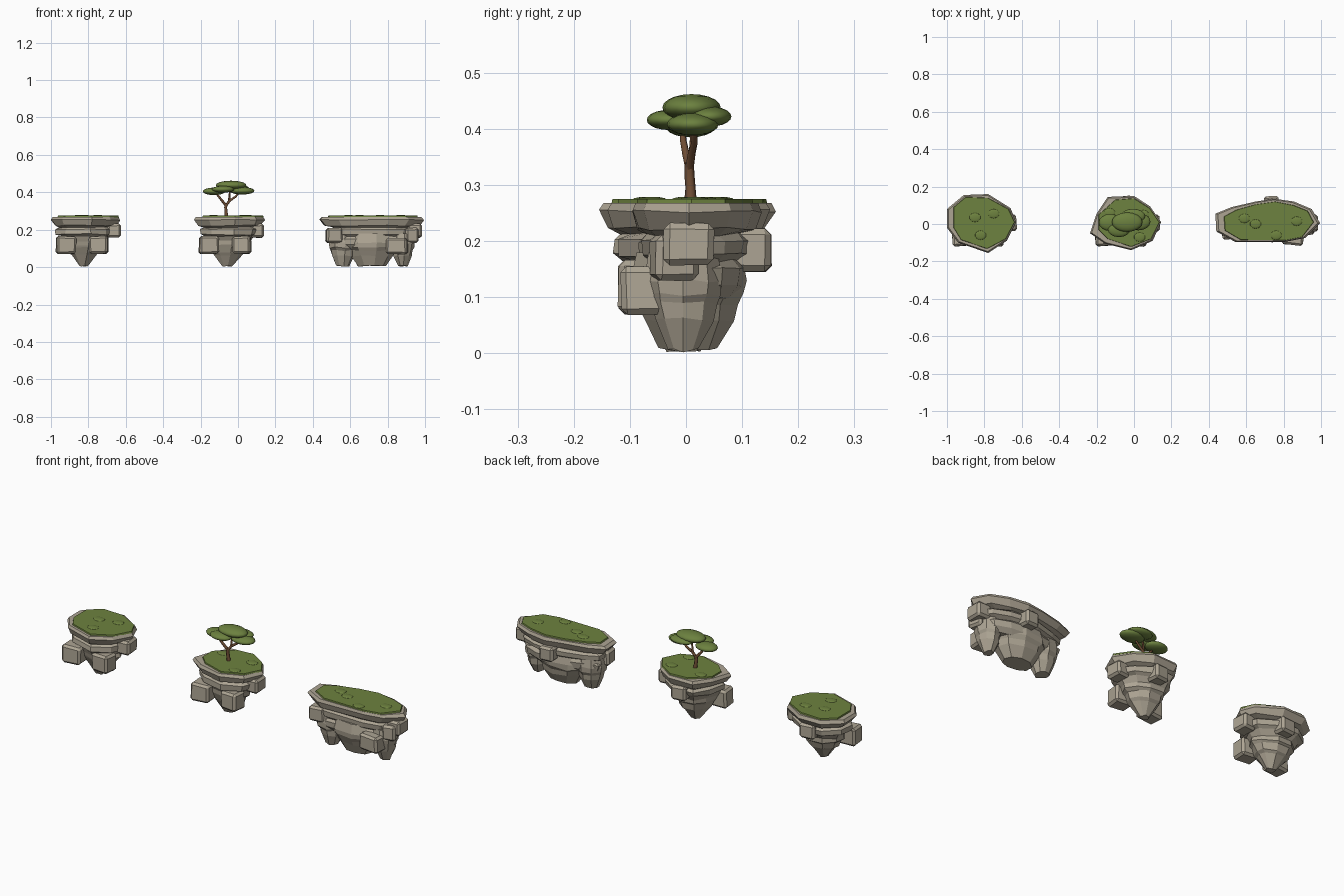
import bpy, bmesh, math, random
from mathutils import Vector, Euler

if "Cube" in bpy.data.objects:
    bpy.data.objects.remove(bpy.data.objects["Cube"])

random.seed(4)


def material(name, rgb):
    m = bpy.data.materials.new(name)
    m.diffuse_color = (*rgb, 1)
    m.use_nodes = True
    m.node_tree.nodes["Principled BSDF"].inputs["Base Color"].default_value = m.diffuse_color
    return m


ROCK = material("warm grey rock", (0.42, 0.375, 0.295))
GRASS = material("grass green", (0.155, 0.225, 0.05))
LEAF = material("leaf green", (0.15, 0.22, 0.05))
BARK = material("brown bark", (0.16, 0.075, 0.035))


def finish(bm, name, mat):
    bmesh.ops.recalc_face_normals(bm, faces=bm.faces)
    me = bpy.data.meshes.new(name)
    bm.to_mesh(me)
    bm.free()
    me.materials.append(mat)
    ob = bpy.data.objects.new(name, me)
    bpy.context.collection.objects.link(ob)
    return ob


def loft(name, outline, centre, layers, mat, jitter=0.0):
    """Stack scaled copies of an outline; each layer is (z, scale)."""
    bm = bmesh.new()
    rings = []
    for i, (z, s) in enumerate(layers):
        ring = []
        for x, y in outline:
            k = s * (1 + (random.uniform(-jitter, jitter) if i > 1 else 0))
            dz = random.uniform(-jitter, jitter) * 0.07 if i > 0 else 0
            ring.append(bm.verts.new((centre[0] + (x - centre[0]) * k,
                                      centre[1] + (y - centre[1]) * k, max(0, z + dz))))
        rings.append(ring)
    n = len(outline)
    for a, b in zip(rings, rings[1:]):
        for i in range(n):
            j = (i + 1) % n
            bm.faces.new((a[i], a[j], b[j], b[i]))
    bm.faces.new(rings[0])
    bm.faces.new(rings[-1][::-1])
    return finish(bm, name, mat)


def oval(cx, cy, rx, ry, n=9):
    return [(cx + rx * math.cos(math.tau * i / n), cy + ry * math.sin(math.tau * i / n))
            for i in range(n)]


def boulder(name, centre, size, turn=0.0):
    """Chamfered block stuck on the side of an island."""
    bm = bmesh.new()
    bmesh.ops.create_cube(bm, size=1)
    for v in bm.verts:
        v.co = Vector(c * s * random.uniform(0.94, 1.04) for c, s in zip(v.co, size))
    bmesh.ops.bevel(bm, geom=bm.edges[:], offset=0.011, segments=1, affect='EDGES')
    rot = Euler((0, 0, turn)).to_matrix()
    for v in bm.verts:
        v.co = rot @ v.co + Vector(centre)
    return finish(bm, name, ROCK)


def blob(name, centre, radii, mat, segs=16, rings=10):
    bm = bmesh.new()
    bmesh.ops.create_uvsphere(bm, u_segments=segs, v_segments=rings, radius=1)
    for v in bm.verts:
        v.co = Vector(c * r for c, r in zip(v.co, radii)) + Vector(centre)
    ob = finish(bm, name, mat)
    ob.data.shade_smooth()
    return ob


def limb(name, points):
    """Tapered tube; each point is (x, y, z, radius)."""
    cu = bpy.data.curves.new(name, 'CURVE')
    cu.dimensions = '3D'
    cu.bevel_depth = 1
    cu.bevel_resolution = 1
    cu.use_fill_caps = True
    sp = cu.splines.new('POLY')
    sp.points.add(len(points) - 1)
    for p, (x, y, z, r) in zip(sp.points, points):
        p.co = (x, y, z, 1)
        p.radius = r
    cu.materials.append(BARK)
    bpy.context.collection.objects.link(bpy.data.objects.new(name, cu))


# Rock strata shared by all islands: rim slab, notch, ledge
STRATA = [(0.268, 0.95), (0.253, 1.0), (0.222, 0.89), (0.212, 0.74),
          (0.202, 0.85), (0.176, 0.83), (0.165, 0.70)]
TAPER = [(0.14, 0.61), (0.118, 0.60), (0.105, 0.53), (0.075, 0.45),
         (0.065, 0.38), (0.006, 0.13)]

LEFT = [(-1, .08), (-.91, .155), (-.78, .16), (-.66, .085), (-.63, .01),
        (-.68, -.09), (-.78, -.155), (-.94, -.1), (-1, -.02)]
LEFT_GRASS = [(-.965, .09), (-.9, .145), (-.78, .14), (-.67, .08), (-.637, .01),
              (-.685, -.08), (-.785, -.133), (-.925, -.085), (-.965, -.02)]
MID = [(-.2, .055), (-.14, .145), (0, .15), (.085, .095), (.145, .01),
       (.10, -.09), (-.015, -.14), (-.155, -.105), (-.235, -.05)]
MID_GRASS = [(-.19, .05), (-.1, .13), (0, .138), (.085, .085), (.137, .01),
             (.092, -.08), (-.015, -.122), (-.14, -.08), (-.19, -.03)]
RIGHT = [(.435, .055), (.52, .09), (.65, .12), (.75, .135), (.855, .12), (.95, .08),
         (.995, .005), (.915, -.075), (.81, -.095), (.54, -.095), (.44, -.04)]
RIGHT_GRASS = [(.48, .04), (.545, .075), (.65, .105), (.755, .12), (.855, .1), (.93, .07),
               (.962, .01), (.9, -.07), (.81, -.088), (.57, -.085), (.485, -.035)]

# Two small islands with four boulders each
for tag, rim, turf, cx in (("left", LEFT, LEFT_GRASS, -.825), ("middle", MID, MID_GRASS, -.06)):
    loft(tag + "_island_rock", rim, (cx, 0.005), STRATA + TAPER, ROCK, 0.05)
    loft(tag + "_island_grass", turf, (cx, 0), [(0.275, 0.985), (0.266, 1.0)], GRASS)
    boulder(tag + "_front_left_boulder", (cx - .095, -.075, .118), (.105, .085, .095), 0.08)
    boulder(tag + "_front_right_boulder", (cx + .08, -.075, .118), (.1, .085, .095), -0.1)
    boulder(tag + "_side_boulder", (cx + .16, .005, .195), (.075, .09, .075), 0.05)
    boulder(tag + "_back_boulder", (cx + .01, .11, .185), (.085, .08, .078), 0.1)

# Long island with three hanging rocks
loft("right_island_rock", RIGHT, (.715, 0.005),
     STRATA + [(0.15, 0.8), (0.12, 0.76), (0.10, 0.62)], ROCK, 0.04)
loft("right_island_grass", RIGHT_GRASS, (.715, 0), [(0.275, 0.985), (0.266, 1.0)], GRASS)
for tag, cx, cy, rx, ry, tip in (("left", .56, .0, .08, .075, .45),
                                 ("centre", .715, .005, .155, .105, .5),
                                 ("right", .88, -.005, .065, .07, .38)):
    loft(tag + "_hanging_rock", oval(cx, cy, rx, ry), (cx, cy),
         [(0.18, 0.9), (0.13, 1.0), (0.105, 0.97), (0.09, 0.85), (0.06, 0.76), (0.006, tip)],
         ROCK, 0.06)
boulder("right_front_boulder", (.85, -.072, .113), (.115, .08, .088), -0.1)
boulder("right_end_boulder", (.945, .005, .195), (.08, .09, .075))
boulder("right_lower_end_boulder", (.925, -.02, .17), (.07, .08, .08), 0.2)
boulder("right_back_boulder", (.735, .11, .185), (.08, .08, .078), 0.05)
boulder("right_left_end_boulder", (.515, -.04, .17), (.09, .08, .08), 0.1)

# Low tufts on the grass
for i, (x, y) in enumerate([(-.85, .035), (-.82, -.06), (-.75, .055), (-.13, .06), (.05, .05),
                            (.03, -.07), (.65, .0), (.76, -.06), (.87, .015), (.59, .03)]):
    blob(f"grass_tuft_{i + 1}", (x, y, .274), (.032, .026, .005), GRASS, 10, 6)

# Tree trunk and forked branches
limb("tree_trunk", [(-.06, .008, .262, .012), (-.064, .008, .295, .009),
                    (-.066, .006, .32, .009), (-.062, .006, .34, .008)])
limb("left_branch", [(-.064, .006, .33, .008), (-.085, .0, .355, .007),
                     (-.105, -.005, .38, .006), (-.125, -.005, .405, .004)])
limb("right_branch", [(-.064, .006, .33, .008), (-.045, .01, .355, .007),
                      (-.015, .015, .375, .006), (.01, .015, .4, .004)])
limb("middle_branch", [(-.048, .01, .352, .006), (-.045, .012, .39, .005),
                       (-.04, .01, .42, .004)])

# Flat leaf pads
for i, (c, r) in enumerate([((-.037, .01, .438), (.082, .052, .024)),
                            ((-.128, .008, .405), (.06, .045, .02)),
                            ((.022, .012, .408), (.066, .046, .02)),
                            ((-.08, -.03, .416), (.06, .04, .018)),
                            ((-.005, .042, .422), (.065, .039, .018))]):
    blob(f"leaf_pad_{i + 1}", c, r, LEAF)
